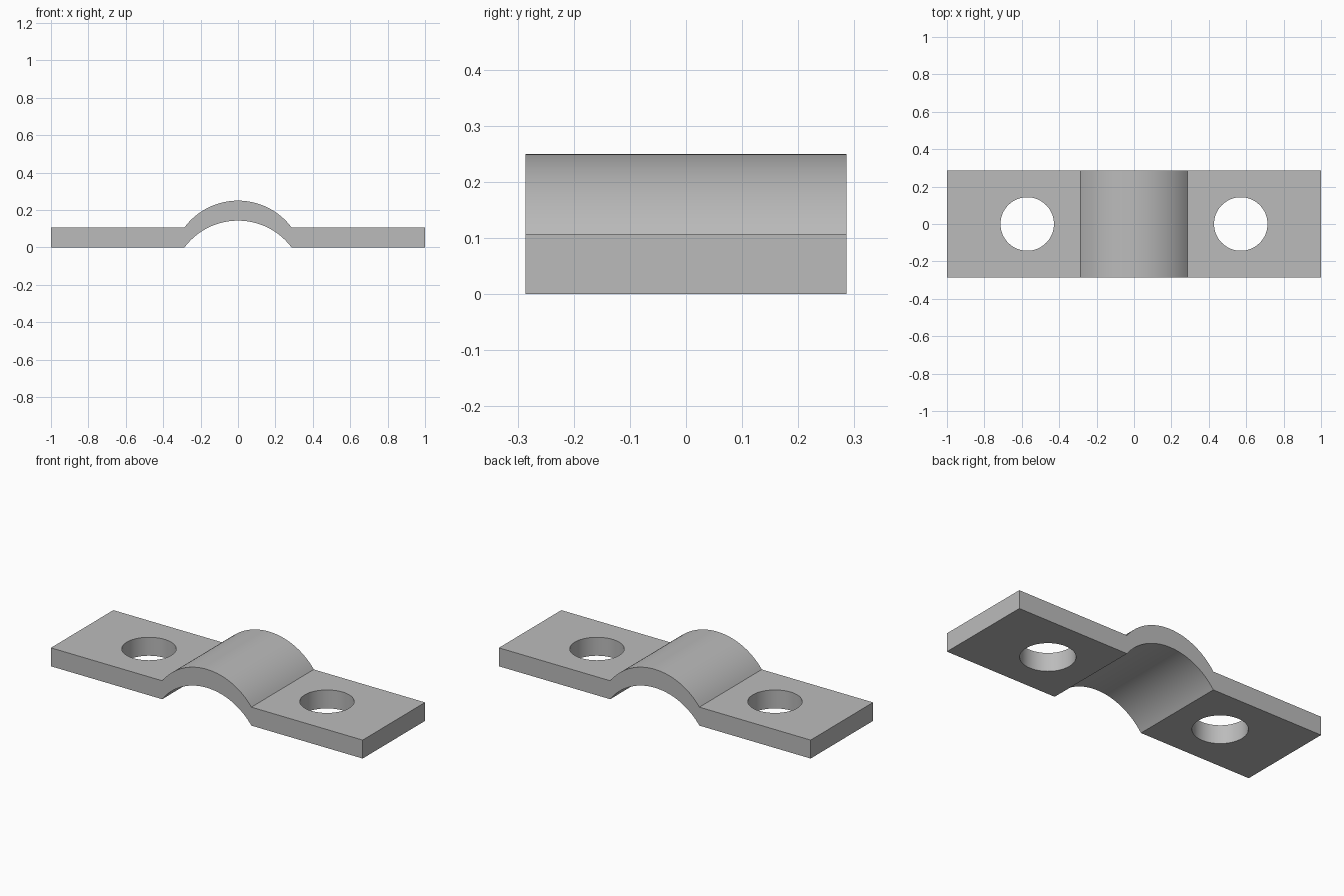
import bpy, bmesh
from math import atan2, sin, cos, pi

cube = bpy.data.objects.get("Cube")
if cube:
    bpy.data.objects.remove(cube, do_unlink=True)

HALF_LENGTH, HALF_WIDTH, THICK = 1.0, 0.286, 0.107
ARCH_HALF, ARCH_RISE = 0.286, 0.143
HOLE_X, HOLE_RADIUS = 0.571, 0.143
ARCH_STEPS = 40

# Plain grey metal
metal = bpy.data.materials.new("grey metal")
metal.use_nodes = True
grey = (0.5, 0.5, 0.5, 1.0)
metal.diffuse_color = grey
metal.node_tree.nodes["Principled BSDF"].inputs["Base Color"].default_value = grey

# Arch line from left to right through the crown
radius = (ARCH_HALF ** 2 + ARCH_RISE ** 2) / (2 * ARCH_RISE)
centre_z = ARCH_RISE - radius
sweep = atan2(ARCH_HALF, -centre_z)
angles = [sweep * (2 * i / ARCH_STEPS - 1) for i in range(ARCH_STEPS + 1)]
arch = [(radius * sin(a), centre_z + radius * cos(a)) for a in angles]

# Strap side profile: the same line offset upwards by the thickness
lower = [(-HALF_LENGTH, 0)] + arch + [(HALF_LENGTH, 0)]
upper = [(x, z + THICK) for x, z in reversed(lower)]

bm = bmesh.new()
side = bm.faces.new([bm.verts.new((x, -HALF_WIDTH, z)) for x, z in lower + upper])
extruded = bmesh.ops.extrude_face_region(bm, geom=[side], use_keep_orig=True)
moved = [v for v in extruded["geom"] if isinstance(v, bmesh.types.BMVert)]
bmesh.ops.translate(bm, verts=moved, vec=(0, 2 * HALF_WIDTH, 0))
bmesh.ops.recalc_face_normals(bm, faces=bm.faces)
mesh = bpy.data.meshes.new("strap_clamp")
bm.to_mesh(mesh)
bm.free()
mesh.materials.append(metal)
strap = bpy.data.objects.new("strap_clamp", mesh)
bpy.context.collection.objects.link(strap)

# Bolt hole through each flange
for x in (-HOLE_X, HOLE_X):
    bpy.ops.mesh.primitive_cylinder_add(vertices=64, radius=HOLE_RADIUS,
                                        depth=4 * THICK, location=(x, 0, THICK / 2))
    cutter = bpy.context.object
    cutter.name = "hole_cutter"
    cutter.hide_render = True
    cutter.data.materials.append(metal)
    bpy.ops.object.select_all(action="DESELECT")
    strap.select_set(True)
    bpy.context.view_layer.objects.active = strap
    cut = strap.modifiers.new("bolt hole", "BOOLEAN")
    cut.operation = "DIFFERENCE"
    cut.solver = "EXACT"
    cut.object = cutter
    bpy.ops.object.modifier_apply(modifier=cut.name)
    bpy.data.objects.remove(cutter, do_unlink=True)

bpy.ops.object.shade_smooth_by_angle(angle=pi / 6)
